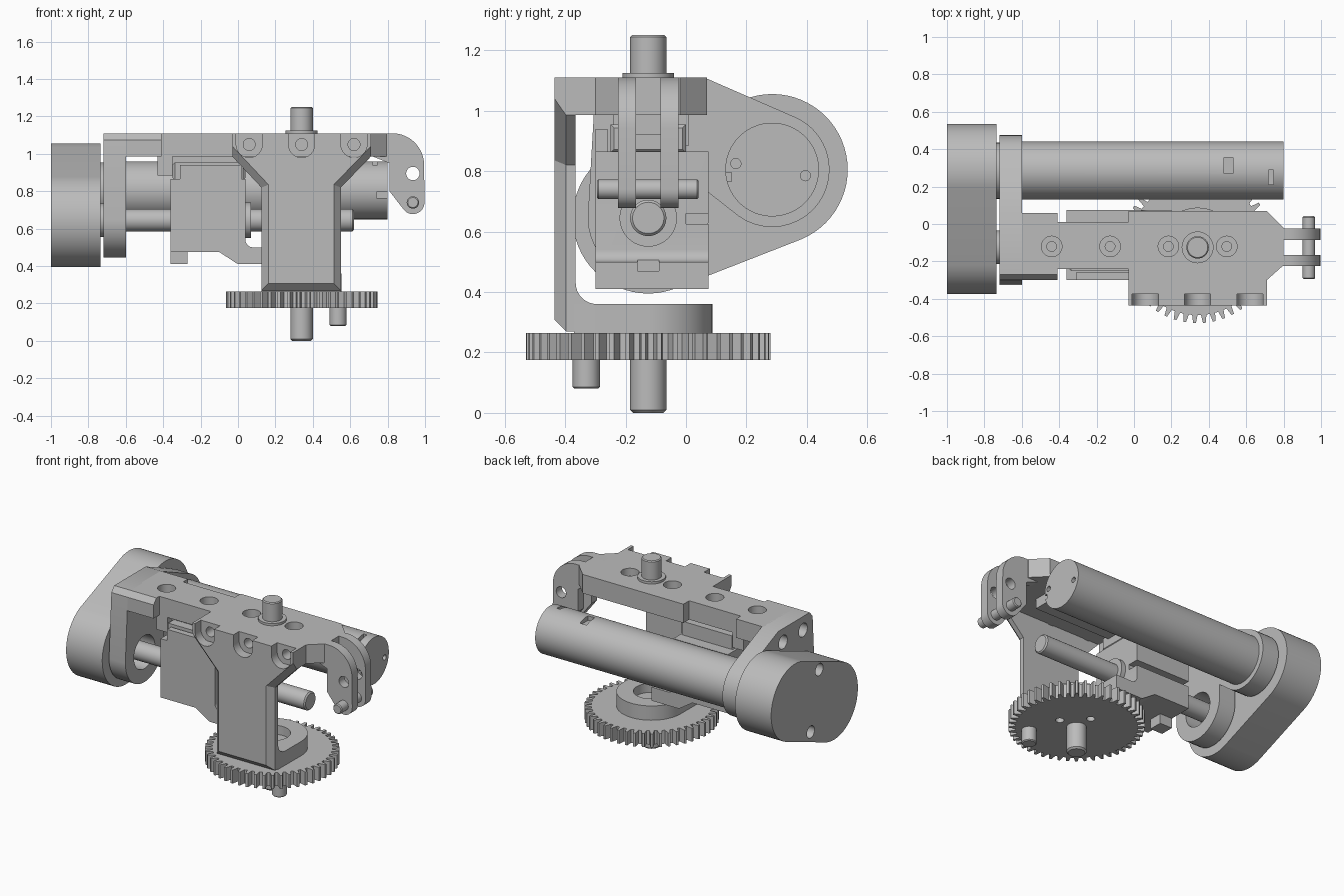
import bpy, bmesh
from math import sin, cos, radians, pi
from mathutils import Vector
from mathutils.geometry import convex_hull_2d

cube = bpy.data.objects.get("Cube")
if cube:
    bpy.data.objects.remove(cube, do_unlink=True)

grey = bpy.data.materials.new("machined grey")
grey.use_nodes = True
COLOUR = (0.5, 0.5, 0.5, 1)
grey.diffuse_color = COLOUR
grey.node_tree.nodes["Principled BSDF"].inputs["Base Color"].default_value = COLOUR

SCREW = (-0.125, 0.645)    # lead screw axis in y, z
MOTOR = (0.285, 0.805)     # motor axis in y, z
PIVOT = (0.34, -0.125)     # gear axis in x, y
parts = []


def arc(c, r, a0, a1, n=12):
    angles = [radians(a0 + (a1 - a0) * i / n) for i in range(n + 1)]
    return [(c[0] + r * cos(a), c[1] + r * sin(a)) for a in angles]


def circle(c, r, n=40):
    return arc(c, r, 0, 360, n)[:-1]


def rect(u0, u1, v0, v1):
    return [(u0, v0), (u1, v0), (u1, v1), (u0, v1)]


def hull(*groups):
    pts = [Vector(p) for g in groups for p in g]
    return [tuple(pts[i]) for i in convex_hull_2d(pts)]


def prism(name, axis, pts, lo, hi, chamfer=0, edge_rule=None):
    """Extrude a 2D outline along an axis, with optional chamfered edges."""
    place = {"x": lambda u, v, w: (w, u, v),
             "y": lambda u, v, w: (u, w, v),
             "z": lambda u, v, w: (u, v, w)}[axis]
    bm = bmesh.new()
    face = bm.faces.new([bm.verts.new(place(u, v, lo)) for u, v in pts])
    res = bmesh.ops.extrude_face_region(bm, geom=[face])
    shift = Vector(place(0, 0, hi - lo))
    bmesh.ops.translate(bm, vec=shift,
                        verts=[g for g in res["geom"] if isinstance(g, bmesh.types.BMVert)])
    bmesh.ops.recalc_face_normals(bm, faces=bm.faces)
    if chamfer:
        along = shift.normalized()
        rule = edge_rule or (lambda a, b: abs((b - a).dot(along)) < 1e-5)
        edges = [e for e in bm.edges if rule(e.verts[0].co, e.verts[1].co)]
        bmesh.ops.bevel(bm, geom=edges, offset=chamfer, segments=1, affect="EDGES")
    mesh = bpy.data.meshes.new(name)
    bm.to_mesh(mesh)
    bm.free()
    mesh.materials.append(grey)
    obj = bpy.data.objects.new(name, mesh)
    bpy.context.collection.objects.link(obj)
    parts.append(obj)
    return obj


def cut(targets, cutters):
    """Subtract the cutters from each target, then delete the cutters."""
    for obj in targets:
        for c in cutters:
            mod = obj.modifiers.new("cut", "BOOLEAN")
            mod.operation, mod.solver, mod.object = "DIFFERENCE", "EXACT", c
        graph = bpy.context.evaluated_depsgraph_get()
        mesh = bpy.data.meshes.new_from_object(obj.evaluated_get(graph))
        obj.modifiers.clear()
        obj.data = mesh
    for c in cutters:
        parts.remove(c)
        bpy.data.objects.remove(c, do_unlink=True)


# Transmission cover with two screw pockets
cover = prism("transmission_cover", "x",
              hull(circle(SCREW, 0.25, 64), circle(MOTOR, 0.25, 64)), -1, -0.735)
cut([cover], [prism("cutter", "x", circle(c, 0.04), -1.1, -0.93)
              for c in ((0.03, 0.92), (0.12, 0.54))])

# End plate carrying the motor and screw
plate_top = rect(-0.27, 0.06, 1.0, 1.11) + [(-0.3, 1.075)]
motor_plate = prism("motor_plate", "x", hull(plate_top, circle(MOTOR, 0.19)), -0.72, -0.6)
screw_plate = prism("screw_plate", "x", hull(plate_top, circle(SCREW, 0.2)), -0.72, -0.6)
cut([motor_plate, screw_plate],
    [prism("cutter", "x", circle(SCREW, 0.11), -0.8, -0.5)]
    + [prism("cutter", "x", circle((y, 1.02), 0.045), -0.8, -0.64) for y in (-0.2, 0.01)])
prism("motor_collar", "x", circle(MOTOR, 0.15), -0.74, -0.6)
prism("screw_collar", "x", circle(SCREW, 0.09), -0.74, -0.7)

# Motor with slots and end holes
motor = prism("motor", "x", circle(MOTOR, 0.155, 64), -0.61, 0.8)
cut([motor], [prism("cutter", "x", circle(c, 0.017, 16), 0.76, 0.9)
              for c in ((0.165, 0.825), (0.395, 0.785))]
    + [prism("cutter", "z", rect(0.48, 0.53, 0.27, 0.355), 0.93, 1.1),
       prism("cutter", "z", rect(0.72, 0.745, 0.21, 0.29), 0.93, 1.1),
       prism("cutter", "y", rect(0.74, 0.9, 0.765, 0.795), 0.05, 0.15)])

# Lead screw and travelling nut block
prism("lead_screw", "x", circle(SCREW, 0.06), -0.75, 0.62, 0.008)
nut_block = prism("nut_block", "y",
                  [(-0.36, 0.865), (0.04, 0.865)] + arc((0.08, 0.54), 0.04, 180, 270, 6)
                  + [(0.2, 0.5), (0.2, 0.41), (0, 0.41), (-0.1, 0.475), (-0.36, 0.475)],
                  -0.3, 0.075)
cut([nut_block], [prism("cutter", "x", rect(0, 0.2, 0.625, 0.66), -0.5, 0.5),
                  prism("cutter", "x", rect(-0.16, -0.09, 0.47, 0.55), 0.06, 0.5)])
prism("nut_flange", "x", circle(SCREW, 0.095), 0, 0.07)
prism("nut_tab", "y", rect(-0.36, -0.27, 0.41, 0.48), -0.17, -0.08)

# Linear guide under the beam
prism("guide_rail", "x", rect(-0.19, -0.06, 0.92, 0.99), -0.42, 0.6)
prism("guide_carriage", "x", rect(-0.25, 0, 0.86, 0.955), -0.35, 0.04, 0.012)
prism("guide_clip", "y", rect(-0.31, 0.02, 0.86, 0.94), -0.3, -0.26)
prism("end_stop", "y", rect(-0.43, -0.35, 0.885, 0.99), -0.24, 0.01)

# Top beam and its end block
beam = prism("top_beam", "z",
             [(-0.41, -0.24), (-0.03, -0.24), (-0.03, -0.375), (0.71, -0.375),
              (0.71, -0.3), (0.8, -0.22), (0.8, -0.02), (0.71, 0.07),
              (-0.03, 0.07), (-0.03, 0.01), (-0.41, 0.01)], 0.985, 1.11)
block = prism("beam_end_block", "x",
              [(-0.3, 0.985), (0.06, 0.985), (0.06, 1.11), (-0.27, 1.11), (-0.3, 1.075)],
              -0.61, -0.41)
bores = []
for i in range(4):
    c = (-0.44 + 0.312 * i, -0.12)
    bores += [prism("cutter", "z", circle(c, 0.055, 32), 1.06, 1.2),
              prism("cutter", "z", circle(c, 0.026, 24), 0.995, 1.08)]
cut([beam, block], bores)

# Hanging front bracket, chamfered on its outer edges
FRONT = -0.435
outline = [(-0.03, 1.11), (0.71, 1.11), (0.71, 0.985), (0.55, 0.82), (0.55, 0.27),
           (0.125, 0.27), (0.125, 0.82), (-0.03, 0.985)]
hanger = prism("front_bracket", "y", outline, FRONT, -0.365, 0.038,
               lambda a, b: max(a.y, b.y) < FRONT + 0.001 and (a.z + b.z) / 2 < 0.98)
notches, screw_holes = [], []
for x in (0.06, 0.34, 0.62):
    u = arc((x, 1.05), 0.07, 180, 360) + [(x + 0.07, 1.2), (x - 0.07, 1.2)]
    notches.append(prism("cutter", "y", u, -0.6, -0.3))
    screw_holes.append(prism("cutter", "y", circle((x, 1.05), 0.032, 24), -0.5, -0.3))
cut([hanger], notches)
cut([beam], screw_holes)

# Bracket foot with a round pocket and an inner fillet
foot = prism("bracket_foot", "z", [(0.125, -0.37)] + [(0.55, -0.37)]
             + arc(PIVOT, 0.2125, 0, 180, 32), 0.265, 0.36)
cut([foot], [prism("cutter", "z", circle(PIVOT, 0.11), 0.3, 0.5)])
prism("foot_fillet", "x", [(-0.37, 0.355)] + arc((-0.295, 0.43), 0.07, 270, 180, 8)
      + [(-0.37, 0.43)], 0.125, 0.55)

# Spur gear
TEETH = 48
teeth = []
for i in range(TEETH):
    for step, r in ((0, 0.362), (0.38, 0.362), (0.55, 0.405), (0.83, 0.405)):
        a = 2 * pi * (i + step) / TEETH
        teeth.append((PIVOT[0] + r * cos(a), PIVOT[1] + r * sin(a)))
gear = prism("gear", "z", teeth, 0.175, 0.265)
cut([gear], [prism("cutter", "z", circle(c, 0.025, 20), 0.1, 0.23)
             for c in ((0.47, -0.125), (0.34, 0.005))])

# Shafts and peg on the vertical axis
prism("lower_shaft", "z", circle(PIVOT, 0.06), 0, 0.2, 0.01)
prism("gear_peg", "z", circle((0.535, -0.33), 0.045), 0.08, 0.2, 0.006)
prism("upper_shaft", "z", circle(PIVOT, 0.06), 1.1, 1.25, 0.006)
prism("shaft_collar", "z", circle(PIVOT, 0.085), 1.1, 1.125)

# Fork arms with a cross pin
arm = ([(0.71, 0.99), (0.71, 1.11)] + arc((0.825, 0.94), 0.17, 90, 0, 16)
       + arc((0.935, 0.74), 0.062, 0, -140) + [(0.81, 0.8), (0.81, 0.95)])
for name, y in (("front_fork_arm", -0.225), ("rear_fork_arm", -0.085)):
    fork = prism(name, "y", arm, y, y + 0.06)
    cut([fork], [prism("cutter", "y", circle((0.935, 0.895), 0.036, 28), -0.5, 0.5)])
prism("fork_pin", "y", circle((0.935, 0.74), 0.033, 28), -0.295, 0.042, 0.006)

# Smooth the round walls and keep the edges crisp
bpy.ops.object.select_all(action="DESELECT")
for obj in parts:
    obj.select_set(True)
bpy.context.view_layer.objects.active = parts[0]
bpy.ops.object.shade_smooth_by_angle(angle=radians(25))
